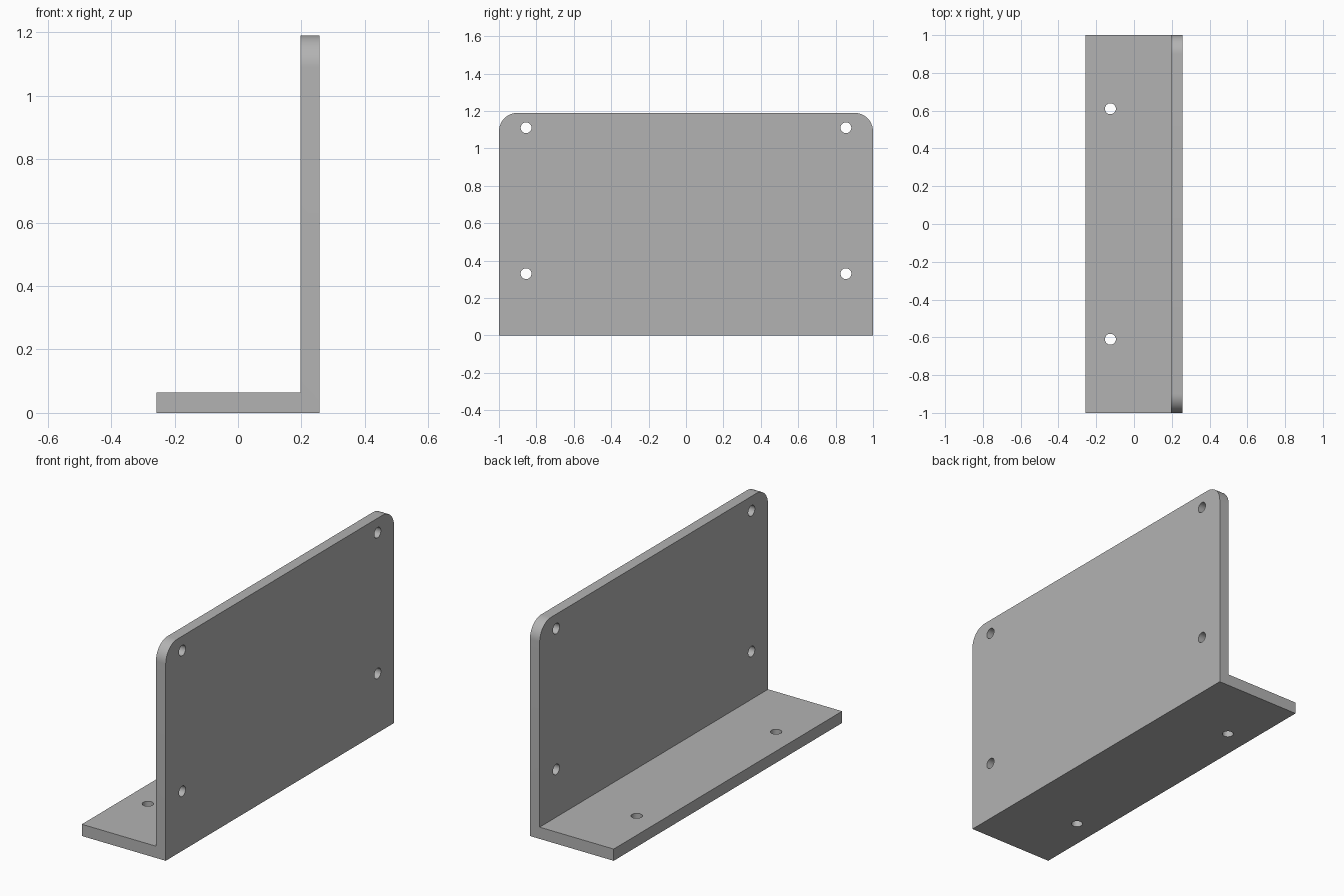
import bpy, bmesh
from math import pi, sin, cos
from mathutils import Matrix, Vector

cube = bpy.data.objects.get("Cube")
if cube:
    bpy.data.objects.remove(cube, do_unlink=True)

HALF_X, HALF_Y, HEIGHT = 0.257, 1.0, 1.19
WALL, BASE = 0.06, 0.065
CORNER, HOLE = 0.1, 0.029
INNER_X = HALF_X - WALL

grey = bpy.data.materials.new("plain grey")
grey.use_nodes = True
colour = (0.45, 0.45, 0.45, 1)
grey.diffuse_color = colour
grey.node_tree.nodes["Principled BSDF"].inputs["Base Color"].default_value = colour


def make_object(name, bm):
    bmesh.ops.recalc_face_normals(bm, faces=bm.faces)
    mesh = bpy.data.meshes.new(name)
    bm.to_mesh(mesh)
    bm.free()
    mesh.materials.append(grey)
    obj = bpy.data.objects.new(name, mesh)
    bpy.context.collection.objects.link(obj)
    return obj


# L-shaped section, extruded along y
bm = bmesh.new()
section = [(-HALF_X, 0), (HALF_X, 0), (HALF_X, HEIGHT),
           (INNER_X, HEIGHT), (INNER_X, BASE), (-HALF_X, BASE)]
face = bm.faces.new([bm.verts.new((x, -HALF_Y, z)) for x, z in section])
extruded = bmesh.ops.extrude_face_region(bm, geom=[face])
bmesh.ops.translate(bm, vec=(0, 2 * HALF_Y, 0),
                    verts=[v for v in extruded["geom"] if isinstance(v, bmesh.types.BMVert)])

# Rounded upper corners of the upright plate
corners = [e for e in bm.edges
           if all(v.co.z > HEIGHT - 0.01 for v in e.verts)
           and abs(e.verts[0].co.y - e.verts[1].co.y) < 0.01]
bmesh.ops.bevel(bm, geom=corners, offset=CORNER, segments=12,
                profile=0.5, affect='EDGES')
bracket = make_object("angle_bracket", bm)

# Screw holes through the upright plate and the base plate
bm = bmesh.new()


def add_hole(centre, rotation):
    bmesh.ops.create_cone(bm, cap_ends=True, segments=32, radius1=HOLE, radius2=HOLE,
                          depth=0.2, matrix=Matrix.Translation(centre) @ rotation)


for side in (-1, 1):
    for z in (0.33, 1.11):
        add_hole((HALF_X - WALL / 2, side * 0.855, z), Matrix.Rotation(pi / 2, 4, 'Y'))
    add_hole((-0.125, side * 0.61, BASE / 2), Matrix.Identity(4))
cutter = make_object("hole_cutter", bm)
cutter.hide_render = True
cutter.hide_viewport = True

cut = bracket.modifiers.new("screw holes", 'BOOLEAN')
cut.object = cutter
cut.operation = 'DIFFERENCE'
cut.solver = 'EXACT'

# Apply the cut, then smooth the curved faces only
bpy.context.view_layer.objects.active = bracket
bracket.select_set(True)
bpy.ops.object.modifier_apply(modifier=cut.name)
bpy.data.objects.remove(cutter, do_unlink=True)
bpy.ops.object.shade_smooth_by_angle(angle=pi / 6)
